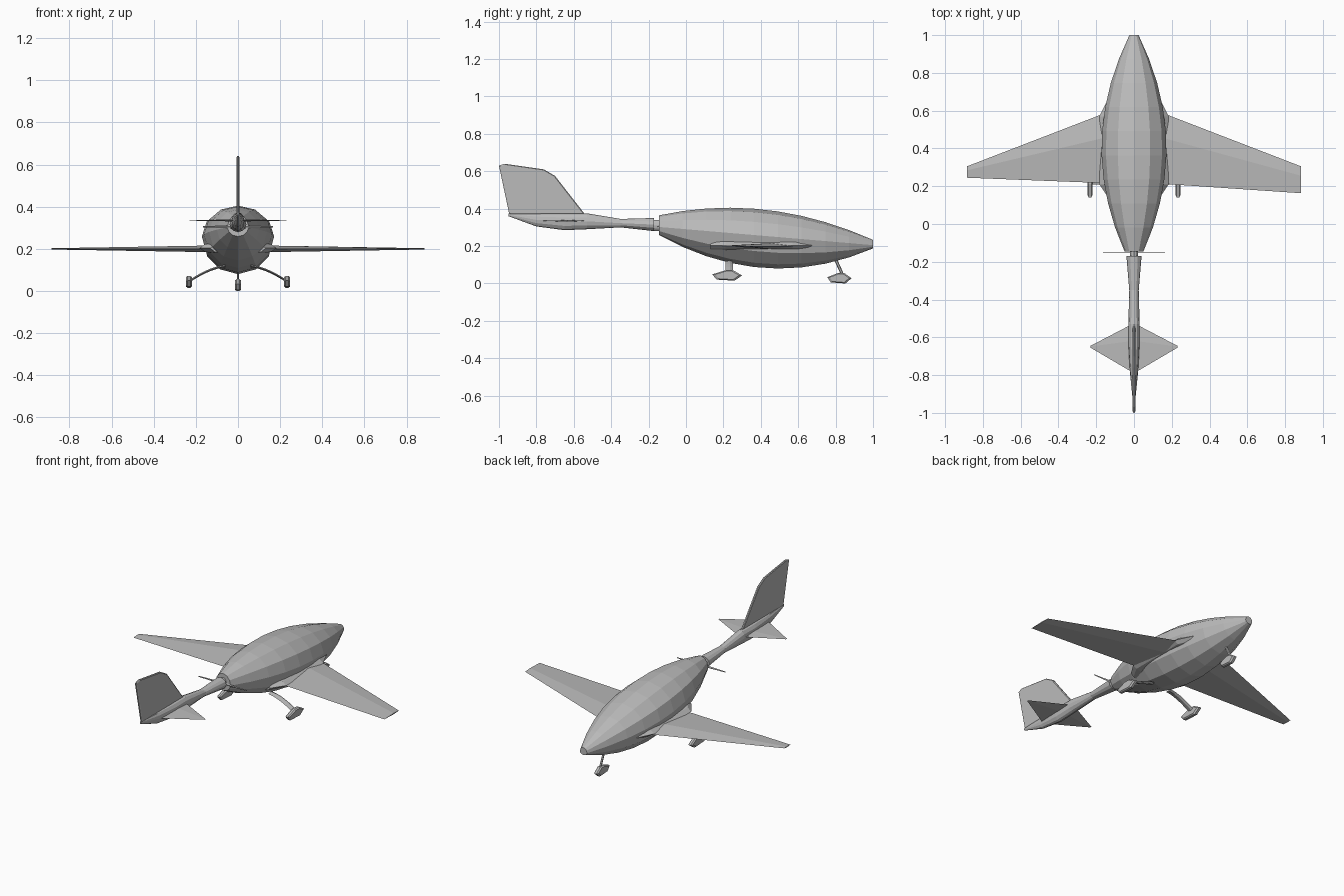
import bpy, bmesh
from math import sin, cos, tau

default_cube = bpy.data.objects.get("Cube")
if default_cube:
    bpy.data.objects.remove(default_cube, do_unlink=True)

grey = bpy.data.materials.new("plain_grey")
grey.use_nodes = True
grey.diffuse_color = (0.5, 0.5, 0.5, 1)
grey.node_tree.nodes["Principled BSDF"].inputs["Base Color"].default_value = grey.diffuse_color


def loft(name, rings):
    """Skin a row of equal-length point rings and close both ends."""
    bm = bmesh.new()
    rows = [[bm.verts.new(point) for point in ring] for ring in rings]
    for first, second in zip(rows, rows[1:]):
        for i in range(len(first)):
            bm.faces.new((first[i - 1], first[i], second[i], second[i - 1]))
    bm.faces.new(rows[0])
    bm.faces.new(rows[-1])
    bmesh.ops.recalc_face_normals(bm, faces=bm.faces)
    mesh = bpy.data.meshes.new(name)
    bm.to_mesh(mesh)
    bm.free()
    mesh.materials.append(grey)
    part = bpy.data.objects.new(name, mesh)
    bpy.context.collection.objects.link(part)


def oval(y, half_width, bottom, middle, top, sides=12):
    """Cross-section facing along y, with its own upper and lower heights."""
    ring = []
    for i in range(sides):
        across, up = sin(tau * i / sides), cos(tau * i / sides)
        reach = top - middle if up > 0 else middle - bottom
        ring.append((across * half_width, y, middle + up * reach))
    return ring


def airfoil(x, back, front, z, thickness):
    """Four-sided blade section facing along x."""
    crest = back + (front - back) * 0.65
    return [(x, front, z), (x, crest, z + thickness),
            (x, back, z), (x, crest, z - thickness)]


def side_plate(name, outline, x, half_width, rim):
    """Spread a (y, z) outline across x, with its outer faces shrunk to rim."""
    centre_y = sum(y for y, z in outline) / len(outline)
    centre_z = sum(z for y, z in outline) / len(outline)
    loft(name, [[(x + offset * half_width,
                  centre_y + (y - centre_y) * scale,
                  centre_z + (z - centre_z) * scale) for y, z in outline]
                for offset, scale in ((-1, rim), (-0.5, 1), (0.5, 1), (1, rim))])


def wheel_pod(name, x, tail, nose, z):
    """Faceted teardrop cover around a wheel."""
    height = 0.056
    shape = ((0, 0.6), (0.45, 1), (0.7, 1), (1, 0.5), (0.75, 0), (0.15, 0.1))
    side_plate(name, [(tail + (nose - tail) * along, z + height * up)
                      for along, up in shape], x, 0.014, 0.8)


def fuselage_section(y):
    """Parabolic plan and side outlines give the spindle shape."""
    half_width = 0.172 - 0.41 * (y - 0.4) ** 2
    bottom = 0.08 + 0.43 * (y - 0.5) ** 2
    top = 0.405 - 0.29 * (y - 0.23) ** 2
    return oval(y, half_width, bottom, 0.29 - 0.085 * y, top)


# Fuselage
rear, nose, segments = -0.145, 1, 9
loft("fuselage", [fuselage_section(rear + (nose - rear) * i / segments)
                  for i in range(segments + 1)])

# Tail boom, ending in a thin edge under the fin
loft("tail_boom", [
    oval(y, half_width, bottom, (bottom + top) / 2, top)
    for y, half_width, bottom, top in (
        (-0.95, 0.005, 0.36, 0.375), (-0.8, 0.02, 0.305, 0.375),
        (-0.65, 0.03, 0.285, 0.375), (-0.53, 0.03, 0.29, 0.375),
        (-0.35, 0.025, 0.3, 0.345), (-0.17, 0.04, 0.28, 0.35))])

# Pusher propeller between fuselage and boom
loft("propeller_hub", [oval(y, 0.022, 0.28, 0.31, 0.34) for y in (-0.18, -0.14)])
loft("propeller_blades", [airfoil(x, -0.152, -0.148, 0.305, thickness)
                          for x, thickness in ((-0.165, 0.003), (0, 0.008), (0.165, 0.003))])

# Wings: the trailing edge sweeps differently on each side
for side, sign, tip_back in (("left", 1, 0.163), ("right", -1, 0.245)):
    loft(side + "_wing", [airfoil(sign * 0.12, 0.215, 0.6, 0.2, 0.016),
                          airfoil(sign * 0.885, tip_back, 0.305, 0.2, 0.003)])

# Fairing that blends both wing roots into the fuselage
loft("wing_root_fairing", [
    oval(y, half_width, 0.17, 0.203, 0.24)
    for y, half_width in ((0.13, 0.13), (0.21, 0.183), (0.57, 0.183), (0.7, 0.12))])

# Tail surfaces
tail_tip, tail_height = 0.23, 0.335
loft("tailplane", [airfoil(-tail_tip, -0.655, -0.645, tail_height, 0.001),
                   airfoil(0, -0.79, -0.525, tail_height, 0.005),
                   airfoil(tail_tip, -0.655, -0.645, tail_height, 0.001)])
side_plate("tail_fin", [(-0.54, 0.37), (-0.7, 0.575), (-0.76, 0.61),
                        (-0.97, 0.64), (-1, 0.63), (-0.945, 0.37)], 0, 0.007, 0.96)

# Main gear: legs droop outward in a curve to the wheel pods
inner, outer, leg_steps = 0.06, 0.233, 5
for side, sign in (("left", 1), ("right", -1)):
    wheel_pod(side + "_wheel_pod", sign * outer, 0.14, 0.3, 0.015)
    leg = []
    for i in range(leg_steps + 1):
        along = i / leg_steps
        x = inner + (outer - inner) * along
        leg.append(airfoil(sign * x, 0.21, 0.25, 0.118 - 0.073 * along ** 1.6, 0.006))
    loft(side + "_gear_leg", leg)

# Nose gear: slanted leg and smaller pod
wheel_pod("nose_wheel_pod", 0, 0.755, 0.885, 0)
loft("nose_gear_leg", [oval(y, 0.006, z - 0.02, z, z + 0.02, sides=6)
                       for y, z in ((0.79, 0.15), (0.84, 0.04))])
